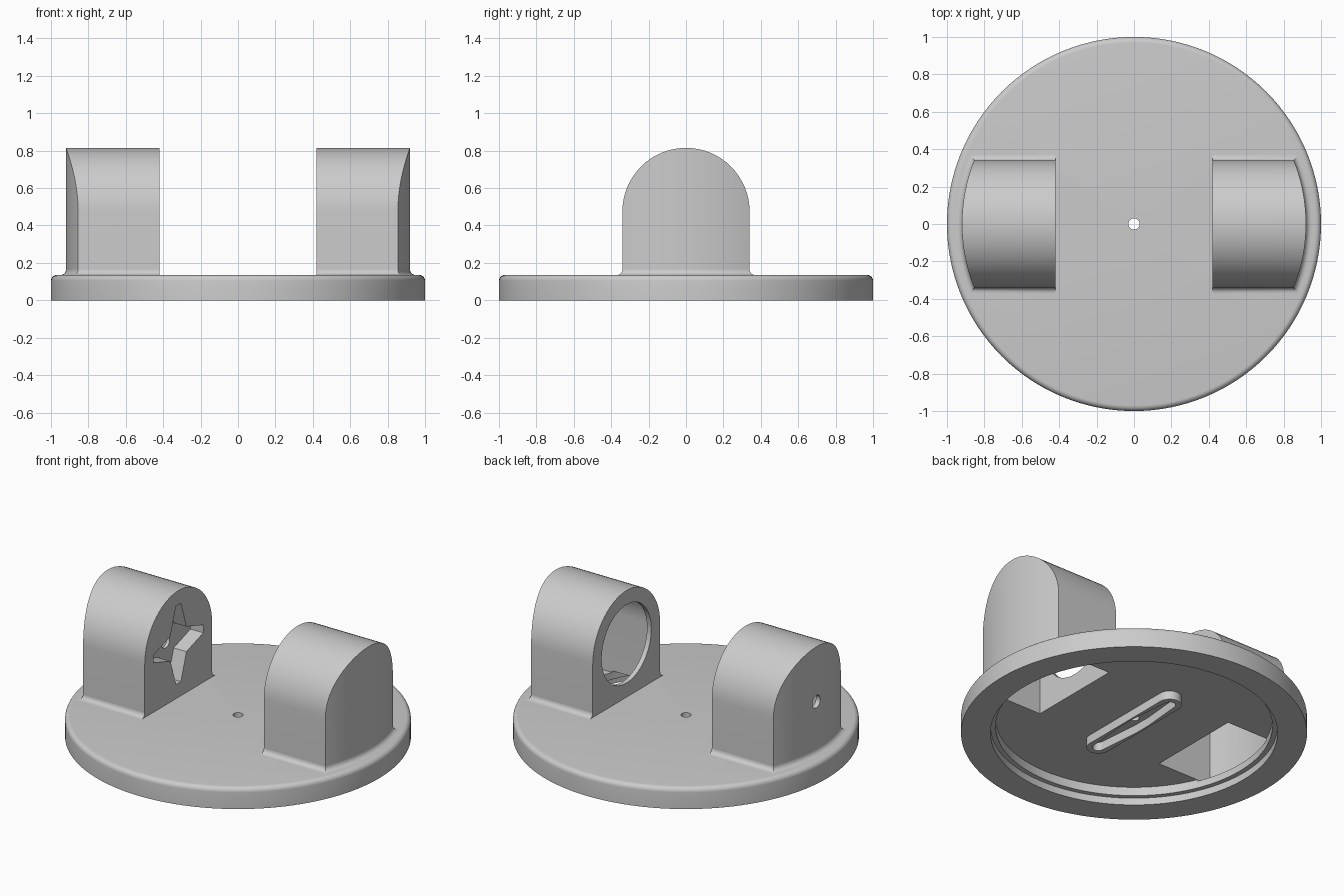
import bpy, bmesh, math
from mathutils import Matrix, Vector

cube = bpy.data.objects.get("Cube")
if cube:
    bpy.data.objects.remove(cube, do_unlink=True)

grey = bpy.data.materials.new("plain grey")
grey.use_nodes = True
COLOUR = (0.6, 0.6, 0.6, 1)
grey.diffuse_color = COLOUR
grey.node_tree.nodes["Principled BSDF"].inputs["Base Color"].default_value = COLOUR

TOP = 0.135      # upper face of the base
CEILING = 0.1    # underside of the base plate
AXIS = 0.475     # height of the arch centre
WALL = 0.03


def finish(name, bm):
    bmesh.ops.remove_doubles(bm, verts=bm.verts, dist=1e-5)
    bmesh.ops.recalc_face_normals(bm, faces=bm.faces)
    mesh = bpy.data.meshes.new(name)
    bm.to_mesh(mesh)
    bm.free()
    mesh.materials.append(grey)
    obj = bpy.data.objects.new(name, mesh)
    bpy.context.collection.objects.link(obj)
    return obj


def cut(target, *cutters):
    """Subtract each cutter from the target."""
    bpy.context.view_layer.objects.active = target
    for c in cutters:
        c.hide_render = True
        mod = target.modifiers.new("cut", "BOOLEAN")
        mod.operation = "DIFFERENCE"
        mod.solver = "EXACT"
        mod.object = c
        bpy.ops.object.modifier_apply(modifier=mod.name)


def prism(name, points, low, high, along_x=False):
    """Extrude a flat outline along z, or along x with the outline in (y, z)."""
    bm = bmesh.new()
    put = (lambda a, b, h: (h, a, b)) if along_x else (lambda a, b, h: (a, b, h))
    bottom = [bm.verts.new(put(a, b, low)) for a, b in points]
    top = [bm.verts.new(put(a, b, high)) for a, b in points]
    bm.faces.new(bottom)
    bm.faces.new(top)
    for i in range(len(points)):
        bm.faces.new((bottom[i - 1], bottom[i], top[i], top[i - 1]))
    return finish(name, bm)


def circle(r, cx=0, cy=0, n=48):
    return [(cx + r * math.cos(math.tau * i / n), cy + r * math.sin(math.tau * i / n)) for i in range(n)]


def lathe(name, profile, steps=128):
    bm = bmesh.new()
    verts = [bm.verts.new((r, 0, z)) for r, z in profile]
    edges = [bm.edges.new(pair) for pair in zip(verts, verts[1:])]
    bmesh.ops.spin(bm, geom=verts + edges, axis=(0, 0, 1), cent=(0, 0, 0), angle=math.tau, steps=steps)
    return finish(name, bm)


def plan(half_width, radius, n=32):
    """Points along the rounded outer end, from front to back."""
    ys = [-half_width * math.cos(math.pi * i / n) for i in range(n + 1)]
    return [(math.sqrt(radius ** 2 - y * y), y) for y in ys]


def arch(name, side, inner, half_width, radius, floor):
    """Round-topped block whose outer end follows the rim of the base."""
    bm = bmesh.new()
    columns = []
    for x, y in plan(half_width, radius):
        z = AXIS + math.sqrt(max(half_width ** 2 - y * y, 0))
        ring = [(inner, floor), (x, floor), (x, z), (inner, z)]
        columns.append([bm.verts.new((side * px, y, pz)) for px, pz in ring])
    for a, b in zip(columns, columns[1:]):
        for i in range(4):
            j = (i + 1) % 4
            bm.faces.new((a[i], a[j], b[j], b[i]))
    bm.faces.new(columns[0])
    bm.faces.new(columns[-1])
    return finish(name, bm)


def fillet(name, side, inner, half_width, radius, size=0.03, steps=6):
    """Concave blend between a post and the base."""
    bm = bmesh.new()
    rings = []
    for k in range(steps + 1):
        a = math.pi / 2 * k / steps
        out, z = size * (1 - math.sin(a)), TOP + size * (1 - math.cos(a))
        w = half_width + out
        path = [(inner, -w)] + plan(w, radius + out) + [(inner, w)]
        rings.append([bm.verts.new((side * x, y, z)) for x, y in path])
    for a, b in zip(rings, rings[1:]):
        for i in range(len(a) - 1):
            bm.faces.new((a[i], a[i + 1], b[i + 1], b[i]))
    for end, y in ((0, -half_width), (-1, half_width)):
        bm.faces.new([r[end] for r in rings] + [bm.verts.new((side * inner, y, TOP))])
    return finish(name, bm)


# Base: round plate with a rounded top edge and a stepped hollow underneath
edge = 0.03
rounding = [(1 - edge + edge * math.cos(t), TOP - edge + edge * math.sin(t))
            for t in [math.pi / 2 * i / 6 for i in range(7)]]
base = lathe("base", [(0, CEILING), (0.8, CEILING), (0.8, 0.045), (0.83, 0.045),
                      (0.83, 0), (1, 0)] + rounding + [(0, TOP)])
centre_hole = prism("centre_hole_cutter", circle(0.03), 0.05, 0.2)
cut(base, centre_hole)
parts, cutters = [base], [centre_hole]

# Two hollow posts, open to the underside
INNER, HALF, OUTER = 0.42, 0.34, 0.92
posts = {}
for side, word in ((1, "left"), (-1, "right")):
    post = arch(word + "_post", side, INNER, HALF, OUTER, TOP - 0.02)
    pocket = arch(word + "_pocket_cutter", side, INNER + WALL, HALF - WALL, OUTER - WALL, 0.09)
    cut(post, pocket)
    cut(base, pocket)
    posts[word] = post
    parts += [post, fillet(word + "_post_fillet", side, INNER, HALF, OUTER)]
    cutters.append(pocket)

# Left post: large round opening on the inner face
opening = prism("round_opening_cutter", circle(0.25, 0, AXIS, 64), 0.38, 0.5, True)
cut(posts["left"], opening)

# Right post: four-armed socket on the inner face, backed by a thick seat
star = []
for k in range(4):
    turn = Matrix.Rotation(k * math.pi / 2, 2)
    for p in ((0.25, -0.025), (0.25, 0.025), (0.08, 0.08)):
        y, z = turn @ Vector(p)
        star.append((y, AXIS + z))
seat = prism("socket_seat", circle(0.3, 0, AXIS, 64), -0.53, -0.45, True)
socket = prism("socket_cutter", star, -0.51, -0.38, True)
screw = prism("screw_hole_cutter", circle(0.04, 0, AXIS - 0.01), -1, -0.48, True)
cut(posts["right"], socket, screw)
cut(seat, socket, screw)
parts.append(seat)
cutters += [opening, socket, screw]


# Underside: long rounded boss with a recess that widens in the middle
def slot(r, reach, waist=None, n=12):
    pts = []
    for sign in (1, -1):
        pts += [(sign * r * math.cos(math.pi * i / n), sign * (reach + r * math.sin(math.pi * i / n)))
                for i in range(n + 1)]
        if waist:
            pts += [(-sign * waist, sign * 0.06), (-sign * waist, -sign * 0.06)]
    return pts


boss = prism("underside_boss", slot(0.07, 0.32), 0.045, CEILING + 0.01)
recess = prism("boss_recess_cutter", slot(0.035, 0.32, 0.058), 0, 0.2)
cut(boss, recess)
parts.append(boss)
cutters.append(recess)

for c in cutters:
    bpy.data.objects.remove(c, do_unlink=True)

# Smooth curved faces, keep edges sharp
bpy.ops.object.select_all(action="DESELECT")
for p in parts:
    p.select_set(True)
bpy.context.view_layer.objects.active = base
bpy.ops.object.shade_smooth_by_angle(angle=math.radians(30))
